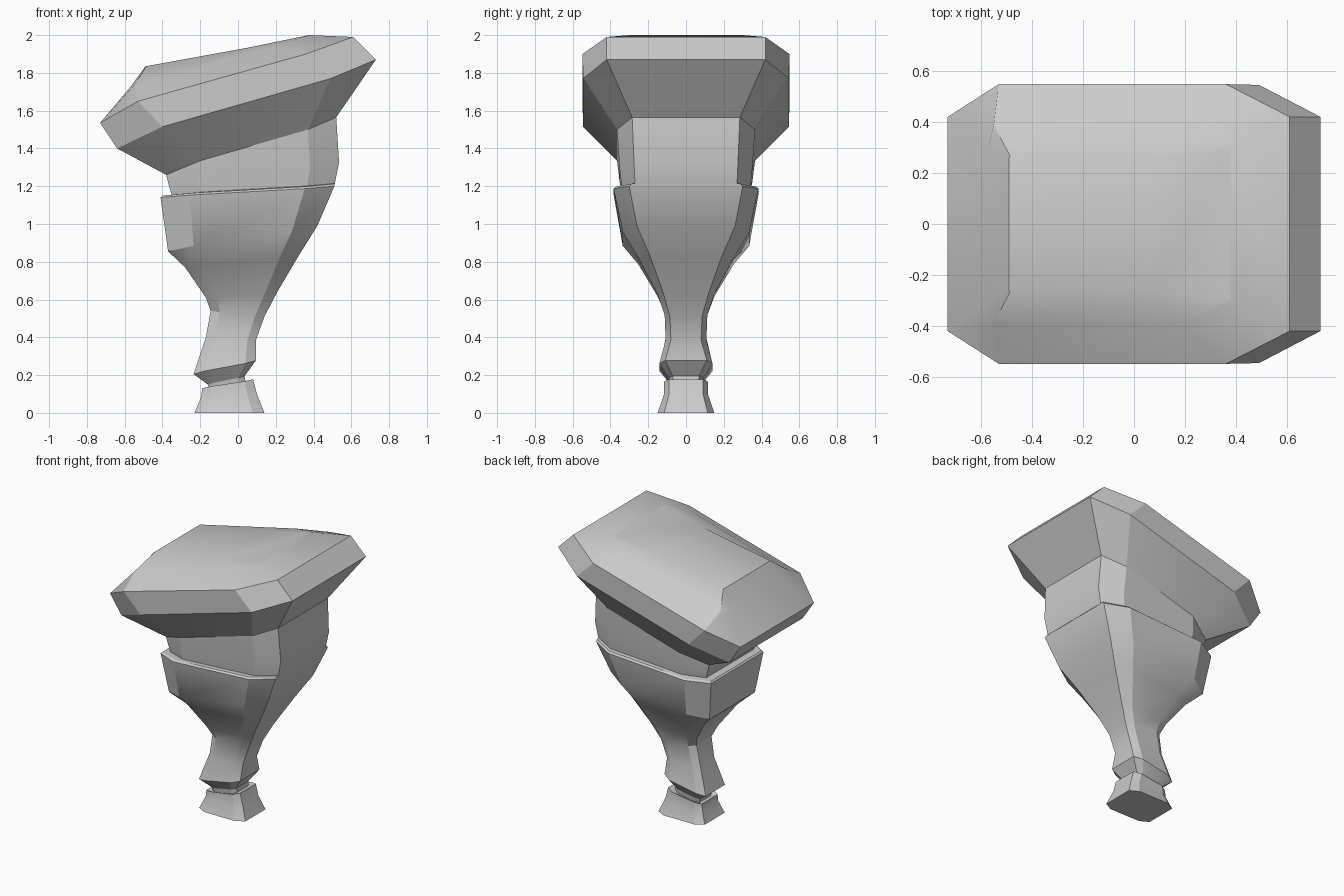
import bpy, bmesh, math


def auto(xl, zl, xr, zr, y_end, y_mid, cut=0.17):
    """Tilted chamfered rectangle: left, front-left, front-right, right (x, y, z)."""
    w, h = xr - xl, zr - zl
    return [(xl, y_end, zl), (xl + w * cut, y_mid, zl + h * (cut + 0.05)),
            (xr - w * cut, y_mid, zr - h * (cut + 0.05)), (xr, y_end, zr)]


def loft(name, rings):
    """Skin mirrored half-rings and close both ends with strips."""
    bm = bmesh.new()
    loops = []
    for r in rings:
        front = [bm.verts.new((x, -y, z)) for x, y, z in r]
        back = [bm.verts.new((x, y, z)) for x, y, z in reversed(r)]
        loops.append(front + back)
    for lo, hi in zip(loops, loops[1:]):
        for i in range(8):
            j = (i + 1) % 8
            bm.faces.new((lo[i], lo[j], hi[j], hi[i]))
    for loop in (loops[0], loops[-1]):
        for i in range(3):
            bm.faces.new((loop[i], loop[i + 1], loop[6 - i], loop[7 - i]))
    bmesh.ops.remove_doubles(bm, verts=bm.verts, dist=1e-5)
    bmesh.ops.recalc_face_normals(bm, faces=bm.faces)
    me = bpy.data.meshes.new(name)
    bm.to_mesh(me)
    bm.free()
    ob = bpy.data.objects.new(name, me)
    bpy.context.collection.objects.link(ob)
    bpy.ops.object.select_all(action='DESELECT')
    ob.select_set(True)
    bpy.context.view_layer.objects.active = ob
    bpy.ops.object.shade_smooth_by_angle(angle=math.radians(25))
    return ob


# Stepped foot
loft("foot", [auto(*r) for r in (
    (-0.23, 0, 0.14, 0, 0.115, 0.15),
    (-0.195, 0.085, 0.10, 0.10, 0.09, 0.117),
    (-0.19, 0.13, 0.08, 0.178, 0.09, 0.115),
    (-0.15, 0.12, 0.05, 0.165, 0.07, 0.09))])

# Stem flaring into the cup, with a narrow rim ledge
body = [auto(*r) for r in (
    (-0.15, 0.115, 0.04, 0.165, 0.065, 0.085),
    (-0.16, 0.15, 0.035, 0.195, 0.07, 0.09),
    (-0.235, 0.205, 0.095, 0.278, 0.11, 0.14),
    (-0.17, 0.40, 0.095, 0.385, 0.08, 0.108),
    (-0.145, 0.54, 0.14, 0.51, 0.085, 0.113),
    (-0.17, 0.61, 0.205, 0.635, 0.12, 0.15),
    (-0.28, 0.77, 0.32, 0.83, 0.19, 0.25),
    (-0.37, 0.855, 0.42, 0.99, 0.26, 0.335),
    (-0.41, 1.14, 0.51, 1.20, 0.30, 0.383),
    (-0.40, 1.15, 0.51, 1.212, 0.29, 0.37),
    (-0.35, 1.155, 0.512, 1.215, 0.27, 0.34))]
loft("stem_and_cup", body)

# Collar and tilted slab with a raised panel on top
head = [auto(-0.35, 1.15, 0.512, 1.21, 0.27, 0.34),
        auto(-0.365, 1.20, 0.535, 1.325, 0.275, 0.352),
        [(-0.38, 0.28, 1.26), (-0.2, 0.365, 1.335), (0.37, 0.365, 1.50), (0.52, 0.285, 1.565)],
        [(-0.64, 0.42, 1.40), (-0.4, 0.545, 1.515), (0.49, 0.545, 1.77), (0.73, 0.42, 1.87)],
        [(-0.73, 0.42, 1.535), (-0.53, 0.548, 1.65), (0.36, 0.548, 1.90), (0.61, 0.42, 1.99)],
        [(-0.57, 0.30, 1.725), (-0.55, 0.39, 1.735), (0.19, 0.39, 1.94), (0.38, 0.30, 2.0)],
        [(-0.49, 0.26, 1.835), (-0.485, 0.265, 1.836), (0.06, 0.265, 1.935), (0.375, 0.29, 2.0)]]
loft("tilted_head", head)
